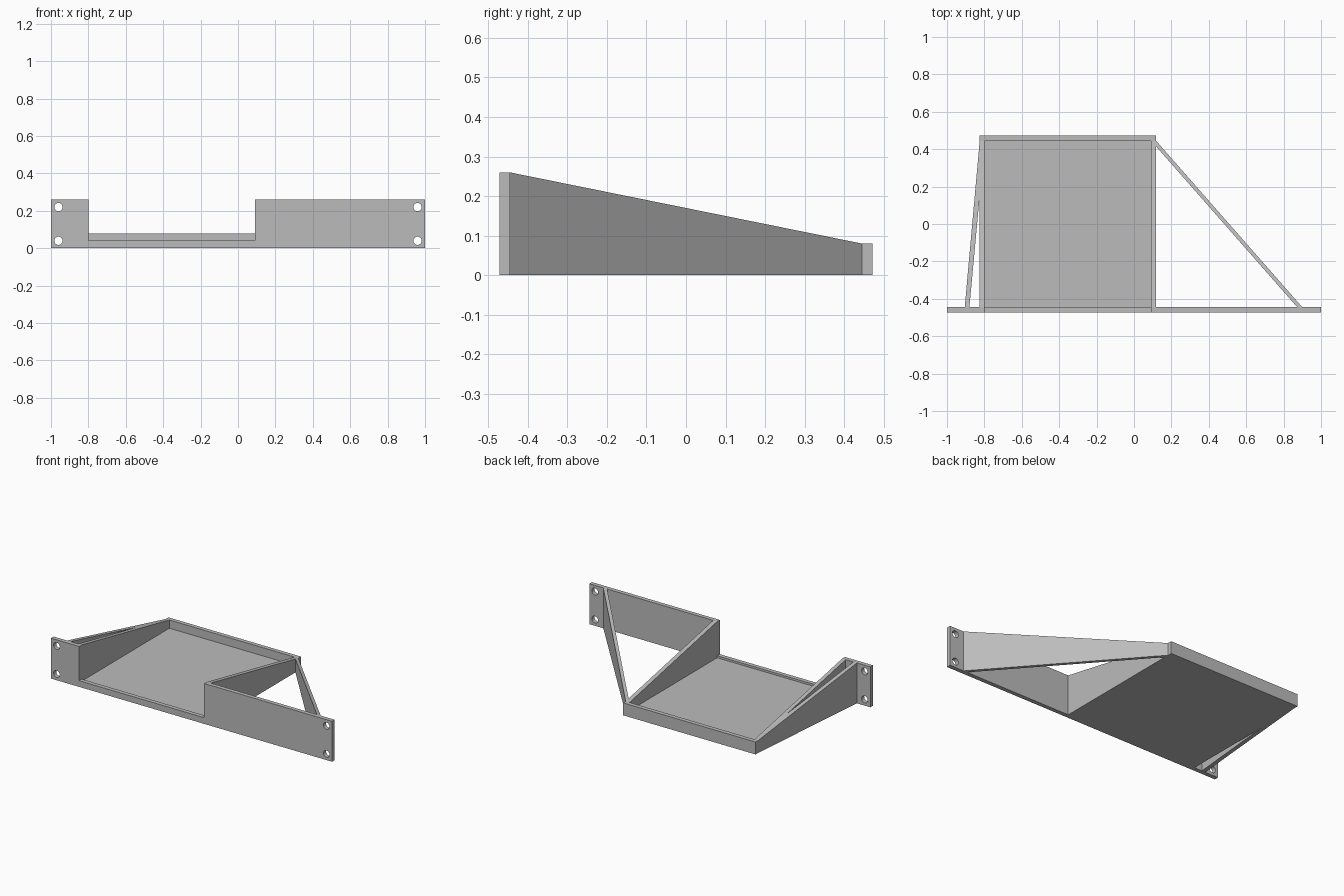
import bpy, bmesh, math

cube = bpy.data.objects.get("Cube")
if cube:
    bpy.data.objects.remove(cube, do_unlink=True)

grey = bpy.data.materials.new("plain grey")
grey.use_nodes = True
colour = (0.5, 0.5, 0.5, 1)
grey.diffuse_color = colour
grey.node_tree.nodes["Principled BSDF"].inputs["Base Color"].default_value = colour

# Main dimensions
FRONT, BACK = -0.472, 0.472          # outer faces
INNER_F, INNER_B = -0.445, 0.445     # inner faces of the front plate and back wall
TALL, LOW, LIP, FLOOR = 0.26, 0.08, 0.04, 0.027
LEFT_OUT, LEFT_IN, RIGHT_IN, RIGHT_OUT = -0.825, -0.8, 0.09, 0.118


def slope(y):
    """Height of the side walls and braces, falling toward the back."""
    return TALL + (LOW - TALL) * (y - INNER_F) / (INNER_B - INNER_F)


def prism(name, plan, top):
    """Upright solid on the ground from a plan outline and a height rule."""
    bm = bmesh.new()
    low = [bm.verts.new((x, y, 0)) for x, y in plan]
    high = [bm.verts.new((x, y, top(y))) for x, y in plan]
    bm.faces.new(low[::-1])
    bm.faces.new(high)
    n = len(plan)
    for i in range(n):
        j = (i + 1) % n
        bm.faces.new((low[i], low[j], high[j], high[i]))
    bmesh.ops.recalc_face_normals(bm, faces=bm.faces)
    mesh = bpy.data.meshes.new(name)
    bm.to_mesh(mesh)
    bm.free()
    mesh.materials.append(grey)
    obj = bpy.data.objects.new(name, mesh)
    bpy.context.collection.objects.link(obj)
    return obj


def rect(x0, x1, y0, y1):
    return [(x0, y0), (x1, y0), (x1, y1), (x0, y1)]


# Front plate: notched outline with four screw holes
curve = bpy.data.curves.new("front_plate", "CURVE")
curve.dimensions = "2D"
curve.fill_mode = "BOTH"
curve.extrude = (INNER_F - FRONT) / 2


def add_loop(points):
    spline = curve.splines.new("POLY")
    spline.points.add(len(points) - 1)
    for p, (x, z) in zip(spline.points, points):
        p.co = (x, z, 0, 1)
    spline.use_cyclic_u = True


add_loop([(-1, 0), (1, 0), (1, TALL), (RIGHT_IN, TALL), (RIGHT_IN, LIP),
          (LEFT_IN, LIP), (LEFT_IN, TALL), (-1, TALL)])
for cx in (-0.96, 0.96):
    for cz in (0.04, 0.22):
        angles = [math.tau * i / 32 for i in range(32)]
        add_loop([(cx + 0.022 * math.cos(a), cz + 0.022 * math.sin(a)) for a in angles])
curve.materials.append(grey)
plate = bpy.data.objects.new("front_plate", curve)
plate.location.y = (FRONT + INNER_F) / 2
plate.rotation_euler.x = math.pi / 2
bpy.context.collection.objects.link(plate)
bpy.ops.object.select_all(action="DESELECT")
plate.select_set(True)
bpy.context.view_layer.objects.active = plate
bpy.ops.object.convert(target="MESH")
bpy.ops.object.shade_smooth_by_angle(angle=math.radians(30))

# Tray floor and walls
prism("tray_floor", rect(LEFT_IN, RIGHT_IN, INNER_F, INNER_B), lambda y: FLOOR)
prism("back_wall", rect(LEFT_OUT, RIGHT_OUT, INNER_B, BACK), lambda y: LOW)
prism("right_wall", rect(LEFT_OUT, LEFT_IN, INNER_F, INNER_B), slope)
prism("left_wall", rect(RIGHT_IN, RIGHT_OUT, INNER_F, INNER_B), slope)

# Slanted braces from the back corners to the front plate
prism("left_brace", [(RIGHT_OUT, INNER_B), (RIGHT_OUT, 0.415),
                     (0.873, INNER_F), (0.9, INNER_F)], slope)
prism("right_brace", [(LEFT_OUT, INNER_B), (-0.905, INNER_F),
                      (-0.88, INNER_F), (LEFT_OUT, 0.15)], slope)
